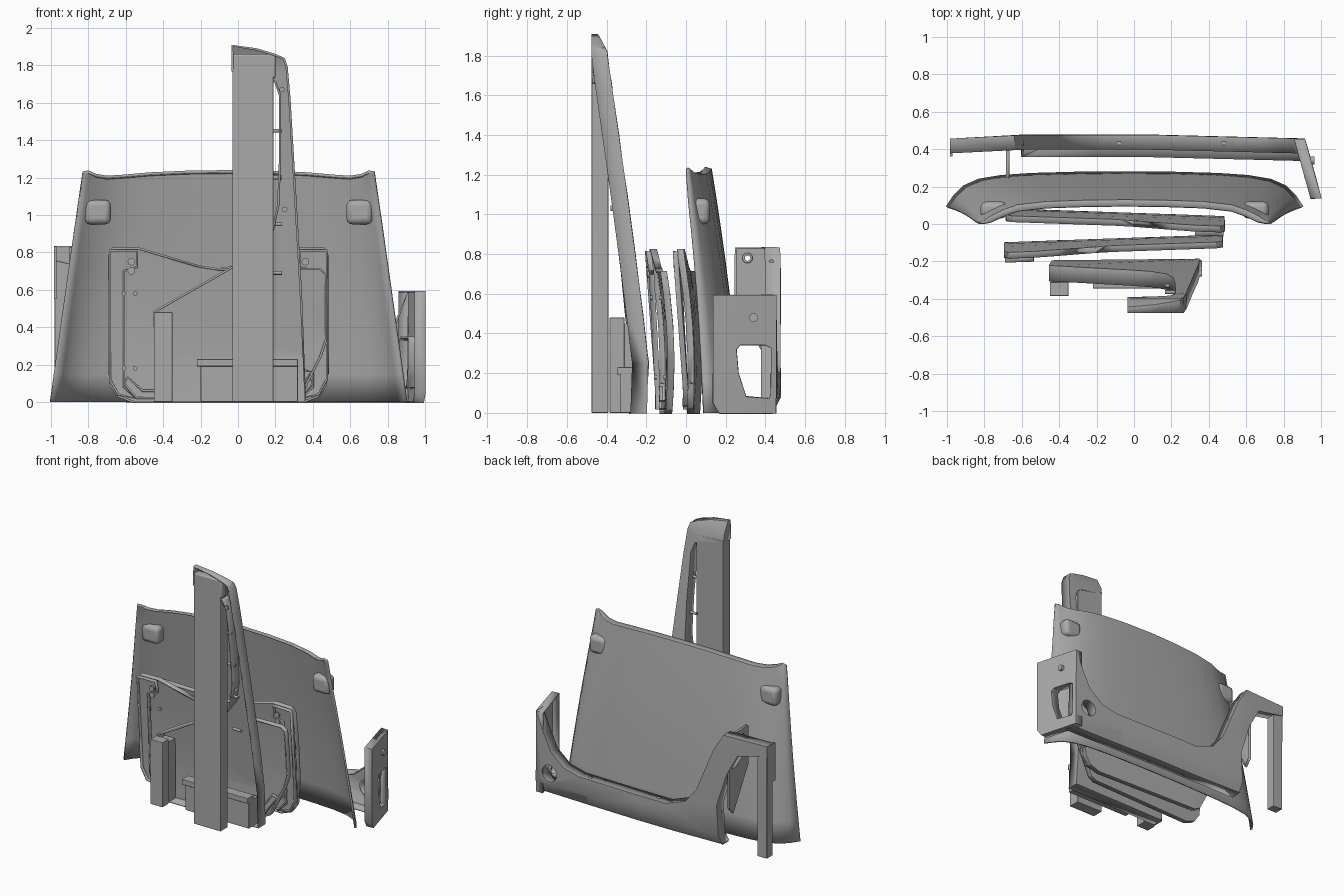
import bpy, bmesh, math
from mathutils import Vector

if "Cube" in bpy.data.objects:
    bpy.data.objects.remove(bpy.data.objects["Cube"])

grey = bpy.data.materials.new("primer_grey")
grey.use_nodes = True
COLOR = (0.4, 0.4, 0.4, 1)
grey.diffuse_color = COLOR
grey.node_tree.nodes["Principled BSDF"].inputs["Base Color"].default_value = COLOR


def finish(name, bm, thickness=0.0, bevel=0.0):
    bmesh.ops.recalc_face_normals(bm, faces=bm.faces)
    mesh = bpy.data.meshes.new(name)
    bm.to_mesh(mesh)
    bm.free()
    obj = bpy.data.objects.new(name, mesh)
    bpy.context.collection.objects.link(obj)
    mesh.materials.append(grey)
    if thickness:
        mod = obj.modifiers.new("thickness", "SOLIDIFY")
        mod.thickness = thickness
        mod.offset = 0
    if bevel:
        mod = obj.modifiers.new("bevel", "BEVEL")
        mod.width = bevel
        mod.segments = 3
    bpy.ops.object.select_all(action="DESELECT")
    obj.select_set(True)
    bpy.context.view_layer.objects.active = obj
    bpy.ops.object.shade_smooth_by_angle(angle=math.radians(35))
    return obj


def circle(u, v, r, n=20):
    return [(u + r * math.cos(2 * math.pi * i / n), v + r * math.sin(2 * math.pi * i / n))
            for i in range(n)]


def pressed_panel(name, loops, place, depth, cuts_u=(), cuts_v=(), thickness=0.012):
    """Sheet panel with holes and a return flange; place maps (u, v, depth) to a point."""
    bm = bmesh.new()
    for loop in loops:
        vs = [bm.verts.new((u, 0, v)) for u, v in loop]
        for i, v in enumerate(vs):
            bm.edges.new((v, vs[i - 1]))
    bmesh.ops.triangle_fill(bm, edges=bm.edges[:], use_beauty=True)
    for axis, cuts in (((1, 0, 0), cuts_u), ((0, 0, 1), cuts_v)):
        for c in cuts:
            bmesh.ops.bisect_plane(bm, geom=bm.verts[:] + bm.edges[:] + bm.faces[:],
                                   plane_co=Vector(axis) * c, plane_no=axis)
    rim = [e for e in bm.edges if e.is_boundary]
    new = bmesh.ops.extrude_edge_only(bm, edges=rim)["geom"]
    for v in new:
        if isinstance(v, bmesh.types.BMVert):
            v.co.y = depth
    for v in bm.verts:
        v.co = place(v.co.x, v.co.z, v.co.y)
    return finish(name, bm, thickness)


def box(name, lo, hi, bevel=0.004):
    bm = bmesh.new()
    bmesh.ops.create_cube(bm, size=1)
    for v in bm.verts:
        v.co = [(a + b) / 2 + c * (b - a) for a, b, c in zip(lo, hi, v.co)]
    return finish(name, bm, bevel=bevel)


def pin(name, at, radius, length, axis="Y"):
    bm = bmesh.new()
    bmesh.ops.create_cone(bm, cap_ends=True, segments=16, radius1=radius, radius2=radius, depth=length)
    obj = finish(name, bm)
    obj.location = at
    if axis == "Y":
        obj.rotation_euler.x = math.pi / 2
    else:
        obj.rotation_euler.y = math.pi / 2


# Large curved door skin, leaning in towards the top
MID = -0.05
low = [(0, .275), (.25, .273), (.5, .266), (.66, .255), (.78, .235), (.86, .2), (.91, .15), (.95, .09)]
top = [(0, .125), (.22, .122), (.42, .115), (.57, .098), (.65, .07), (.71, .04), (.75, .015), (.78, 0)]
top_z = [1.225, 1.222, 1.213, 1.2, 1.195, 1.205, 1.225, 1.22]


def full(half):
    return [(-x, y) for x, y in half[:0:-1]] + half


bm = bmesh.new()
rows = []
ROWS = 8
for r in range(ROWS + 2):
    t = min(r, ROWS) / ROWS
    rolled = r > ROWS
    row = []
    for (x0, y0), (x1, y1), h in zip(full(low), full(top), top_z[:0:-1] + top_z):
        bow = 0.012 * math.sin(math.pi * t)
        y = y0 + (y1 - y0) * t + bow - (0.03 if rolled else 0)
        row.append(bm.verts.new((MID + x0 + (x1 - x0) * t, max(y, 0.005), h * t + 0.008 * rolled)))
    rows.append(row)
for a, b in zip(rows, rows[1:]):
    for i in range(len(a) - 1):
        bm.faces.new((a[i], a[i + 1], b[i + 1], b[i]))
finish("door_skin", bm, 0.014)
for side, label in ((-1, "right"), (1, "left")):
    x = MID + side * 0.7
    box("latch_pod_" + label, (x - .07, .03, .95), (x + .07, .12, 1.08), 0.03)


# Outer sill with raised rear corner and wheel arch
def sill_place(x, z, d):
    y = 0.472 - 0.025 * max(0, x - 0.1) - 0.05 * max(0, -0.6 - x) - 0.5 * max(0, 0.08 - z)
    return (x, y - d, z)


sill = [(.91, 0), (-.6, 0), (-.58, .3), (-.66, .55), (-.75, .71), (-.98, .76), (-.98, .83), (-.64, .83),
        (-.56, .7), (-.42, .37), (-.33, .26), (-.17, .2), (.55, .2), (.68, .23), (.79, .32), (.85, .44), (.91, .59)]
pressed_panel("outer_sill", [sill, circle(.8, .16, .065)], sill_place, 0.075,
              (-.6, -.2, .1, .5), (.08,))
for x in (-.6, -.08, .48):
    pin("sill_flange_bolt", (x, .43, .2 if x > -.5 else .76), .012, .02, "X")

# Sill end return with an opening
end = [(.45, 0), (.45, .59), (.14, .59), (.14, .05), (.17, 0)]
opening = [(.42, .07), (.43, .1), (.43, .33), (.4, .345), (.27, .345), (.25, .32), (.26, .2), (.3, .08)]
pressed_panel("sill_end", [end, opening],
              lambda y, z, d: (.912 + .28 * (.45 - y) - d, y, z), 0.055)
pin("sill_end_cap", (.955, .34, .48), .022, .02, "X")

# Rear corner post and its inner plate
box("rear_post", (-.98, .385, 0), (-.9, .452, .83))
box("rear_post_lip", (-.985, .36, .55), (-.97, .45, .83), 0)
pressed_panel("arch_plate", [[(.25, .55), (.25, .83), (.46, .83), (.46, .3), (.42, .25)], circle(.31, .78, .02)],
              lambda y, z, d: (-.68 + d, y, z), 0.015)

# Two handed inner trim panels with a tall mounting end
trim = [(.48, .78), (.46, .82), (.32, .82), (.0, .725), (-.1, .71), (-.65, .71), (-.68, .68), (-.68, .33),
        (-.65, .24), (-.54, .02), (-.5, 0), (.35, 0), (.43, .03), (.47, .09), (.48, .15)]


def trim_place(hand, shift):
    def place(x, z, d):
        y = .052 - .035 * (x + .1) - .045 * (z / .8) ** 2 + .012 * math.sin(math.pi * min(z, .8) / .8)
        xx = x if hand > 0 else -.21 - x
        return (xx, y - d + shift, z)
    return place


for hand, shift, label in ((1, 0, "left"), (-1, -.14, "right")):
    place = trim_place(hand, shift)
    pressed_panel("trim_panel_" + label, [trim], place, 0.03, (-.3, 0, .2), (.15, .3, .45, .6))
    # Mounting strip at the tall end, waist rail and bolt heads
    strip = [(.475, .81), (.33, .81), (.33, .72), (.4, .7), (.4, .08), (.34, .02), (.43, .04), (.475, .12)]
    pressed_panel("trim_mount_" + label, [strip], lambda u, v, d: place(u, v, d + .03), 0.022)
    rail = [(.4, .1), (.33, .02), (-.5, .02), (-.6, .16), (-.56, .17), (-.48, .06), (.3, .06), (.38, .13)]
    pressed_panel("trim_rail_" + label, [rail], lambda u, v, d: place(u, v, d + .02), 0.015)
    for u, v, r in ((.36, .75, .02), (.36, .7, .02), (.4, .58, .012), (.34, .58, .012), (.4, .18, .012), (.34, .18, .012)):
        pin("trim_bolt_" + label, place(u, v, .055 if u > .35 else .01), r, .012)


# Front pillar: quarter skin sweeping up to a tall narrow post
def pillar_place(x, z, d):
    lean = 0.128 * max(0, z - .25) + 0.01 * math.sin(math.pi * min(1, max(0, z - .25) / 1.6))
    crown = 0.4 * max(0, z - 1.82)
    return (x, max(-.475, -.2 - .02 * max(0, -.1 - x) - lean + .02 * math.sin(min(z, 1.8) / 1.8 * math.pi) - crown - d), z)


pillar = [(.36, 0), (-.42, 0), (-.45, .48), (-.03, .72), (.1, .79), (.18, .89), (.215, 1.05), (.225, 1.3),
          (.225, 1.64), (.2, 1.71), (.16, 1.735), (-.03, 1.77), (-.03, 1.905), (.1, 1.885), (.2, 1.855),
          (.245, 1.835), (.26, 1.79), (.275, 1.62), (.3, 1.2), (.335, .6), (.35, .25)]
pressed_panel("pillar_skin", [pillar], pillar_place, 0.08, (), (.25, .5, .8, 1.1, 1.4, 1.65, 1.82))
box("pillar_column", (-.03, -.475, 0), (.19, -.39, 1.78))
box("pillar_cap", (-.03, -.475, 1.73), (.2, -.42, 1.86), .01)
box("arm_post", (-.45, -.385, 0), (-.35, -.31, .48))
box("arm_post_web", (-.44, -.32, 0), (-.36, -.22, .45), 0)
box("step_box", (-.2, -.33, 0), (.32, -.22, .2))
box("step_rail", (-.22, -.345, .19), (.32, -.27, .23))
for z in (.69, .95, 1.2, 1.45):
    y = pillar_place(.2, z, .05)[1]
    pin("pillar_clip", (.2, y, z), .01, .07, "X")
for x, z in ((.235, 1.67), (.25, 1.03)):
    pin("pillar_bolt", pillar_place(x, z, .085), .014, .012)
